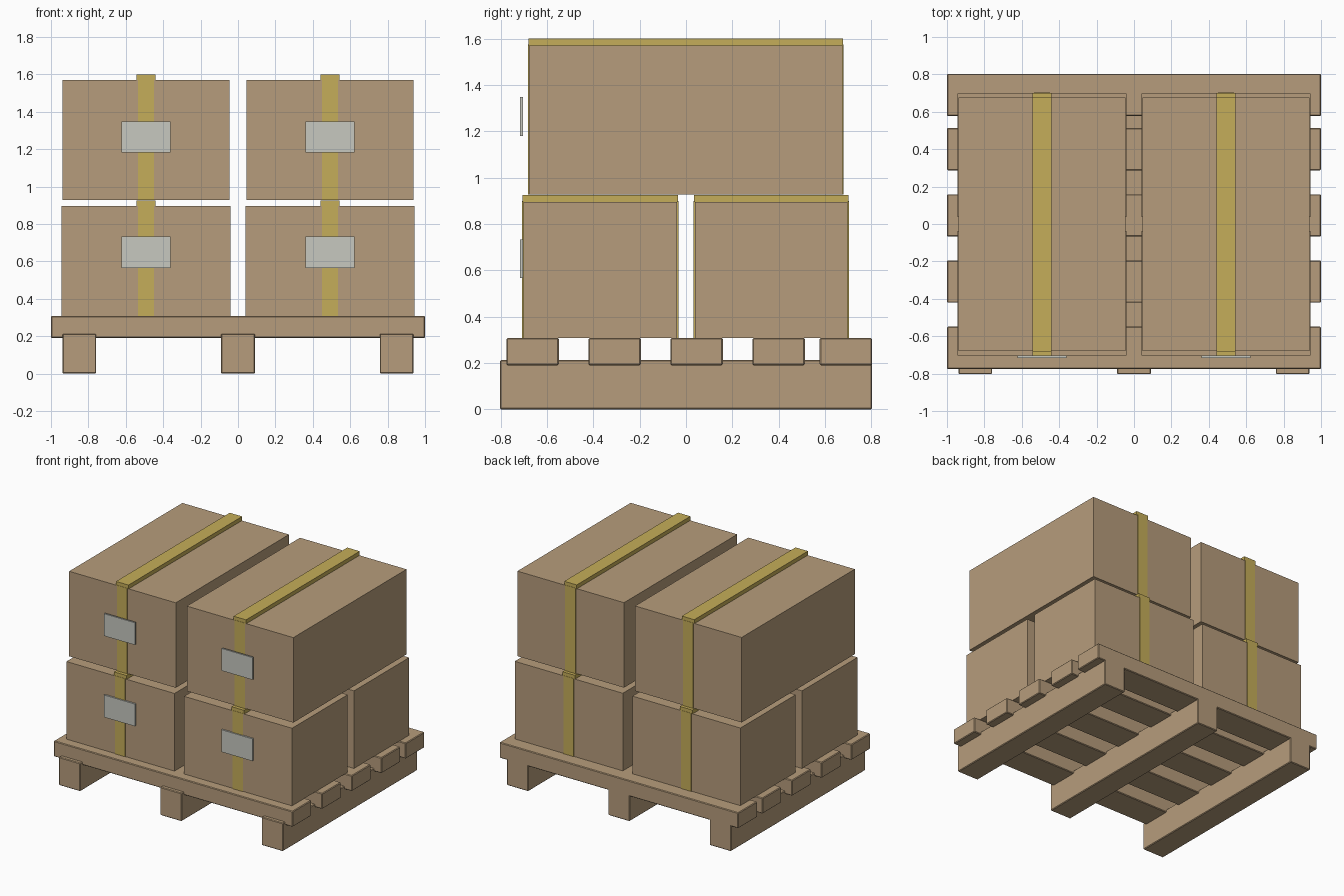
import bpy

if "Cube" in bpy.data.objects:
    bpy.data.objects.remove(bpy.data.objects["Cube"])


def material(name, rgb):
    m = bpy.data.materials.new(name)
    m.diffuse_color = (*rgb, 1.0)
    m.use_nodes = True
    m.node_tree.nodes["Principled BSDF"].inputs["Base Color"].default_value = m.diffuse_color
    return m


TAN = material("cardboard_and_wood", (0.47, 0.335, 0.2))
YELLOW = material("strap_yellow", (0.56, 0.42, 0.1))
GREY = material("label_grey", (0.57, 0.58, 0.53))


def block(name, x, y, z, mat, bevel=0.0):
    """Box from (min, max) ranges on each axis, with optional small chamfer."""
    lo, hi = zip(x, y, z)
    bpy.ops.mesh.primitive_cube_add(size=1, location=[(a + b) / 2 for a, b in zip(lo, hi)])
    ob = bpy.context.object
    ob.name = name
    ob.scale = [b - a for a, b in zip(lo, hi)]
    bpy.ops.object.transform_apply(location=False, rotation=False, scale=True)
    ob.data.materials.append(mat)
    if bevel:
        mod = ob.modifiers.new("edge_chamfer", 'BEVEL')
        mod.width = bevel
        mod.segments = 1
    return ob


def around(c, half):
    return (c - half, c + half)


def strapped_box(name, cx, half_w, y, z):
    """Carton with a strap over the top and thin strap bands down both ends."""
    block(name, around(cx, half_w), y, z, TAN)
    block(name + "_top_strap", around(cx, 0.052), (y[0] - 0.003, y[1] + 0.003),
          (z[1], z[1] + 0.03), YELLOW)
    for end, y0, out in (("front", y[0], -0.005), ("back", y[1], 0.005)):
        block(f"{name}_{end}_strap", around(cx, 0.043),
              sorted((y0, y0 + out)), (z[0], z[1] + 0.004), YELLOW)


# Pallet runners
for i, x in enumerate((-0.848, 0.0, 0.848)):
    block(f"pallet_runner_{i}", around(x, 0.09), (-0.803, 0.803), (0.0, 0.213), TAN, 0.005)

# Pallet deck slats
for i, y in enumerate((-0.662, -0.308, 0.046, 0.4, 0.69)):
    block(f"pallet_slat_{i}", (-1.0, 1.0), around(y, 0.113), (0.19, 0.308), TAN, 0.005)

# Cartons, straps and front labels on each side
for side, sx in (("left", -1), ("right", 1)):
    cx = 0.492 * sx
    strapped_box(f"{side}_lower_front_carton", cx, 0.452, (-0.702, -0.038), (0.308, 0.895))
    strapped_box(f"{side}_lower_back_carton", cx, 0.452, (0.038, 0.698), (0.308, 0.895))
    strapped_box(f"{side}_upper_carton", cx, 0.446, (-0.678, 0.675), (0.927, 1.57))
    for level, z in (("lower", 0.65), ("upper", 1.265)):
        block(f"{side}_{level}_label", around(cx, 0.13), (-0.716, -0.703),
              around(z, 0.084), GREY)
